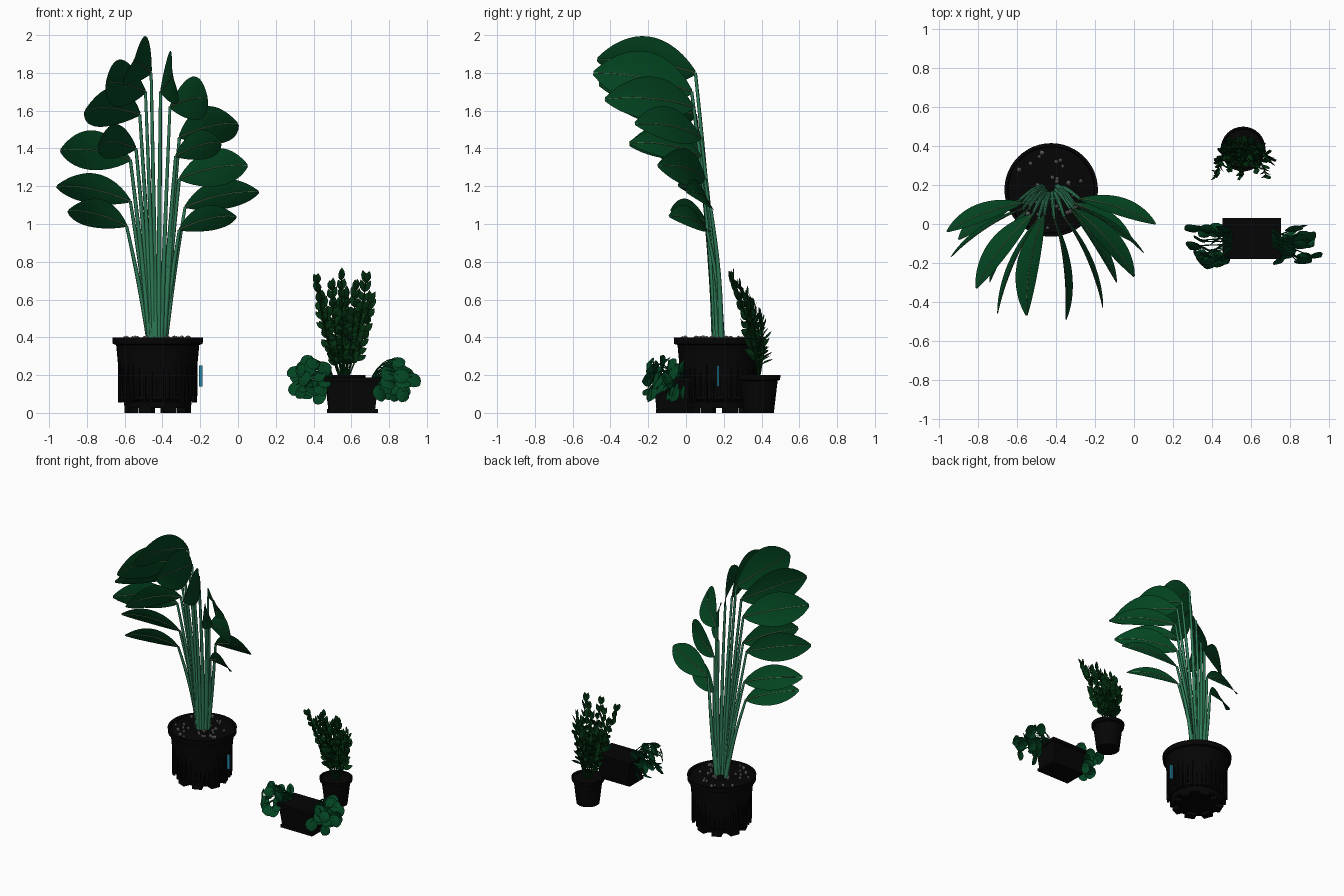
import bpy, bmesh, math, random
from mathutils import Vector, Matrix

random.seed(4)
if "Cube" in bpy.data.objects:
    bpy.data.objects.remove(bpy.data.objects["Cube"])


def material(name, rgb):
    m = bpy.data.materials.new(name)
    m.use_nodes = True
    m.diffuse_color = (*rgb, 1)
    m.node_tree.nodes["Principled BSDF"].inputs["Base Color"].default_value = (*rgb, 1)
    return m


BLACK = material("black plastic", (0.0015, 0.0015, 0.0015))
LEAF = material("leaf green", (0.001, 0.06, 0.015))
STEM = material("stem green", (0.03, 0.21, 0.1))
RIB = material("pale midrib", (0.13, 0.22, 0.11))
DARK = material("dark leaf green", (0.001, 0.028, 0.005))
VINE = material("vine leaf green", (0.001, 0.058, 0.016))
STONE = material("grey stone", (0.25, 0.25, 0.25))
BLUE = material("label blue", (0.02, 0.24, 0.38))


def finish(name, bm, mat, smooth=True):
    bmesh.ops.recalc_face_normals(bm, faces=bm.faces)
    me = bpy.data.meshes.new(name)
    bm.to_mesh(me)
    bm.free()
    ob = bpy.data.objects.new(name, me)
    bpy.context.collection.objects.link(ob)
    me.materials.append(mat)
    if smooth:
        bpy.ops.object.select_all(action='DESELECT')
        ob.select_set(True)
        bpy.context.view_layer.objects.active = ob
        bpy.ops.object.shade_smooth_by_angle(angle=math.radians(40))
    return ob


def lathe(name, profile, centre, mat, seg=48):
    bm = bmesh.new()
    verts = [bm.verts.new((r, 0, z)) for r, z in profile]
    edges = [bm.edges.new(p) for p in zip(verts, verts[1:])]
    bmesh.ops.spin(bm, geom=verts + edges, cent=(0, 0, 0), axis=(0, 0, 1),
                   angle=math.tau, steps=seg)
    bmesh.ops.remove_doubles(bm, verts=bm.verts, dist=1e-4)
    bmesh.ops.translate(bm, verts=bm.verts, vec=(*centre, 0))
    return finish(name, bm, mat)


def box(bm, centre, size, angle=0, taper=1):
    vs = bmesh.ops.create_cube(bm, size=1)["verts"]
    for v in vs:
        k = taper if v.co.z < 0 else 1
        v.co = Vector((v.co.x * size[0] * k, v.co.y * size[1] * k, v.co.z * size[2]))
        v.co = Matrix.Rotation(angle, 3, 'Z') @ v.co + Vector(centre)


def tubes(name, paths, depth, mat):
    cu = bpy.data.curves.new(name, 'CURVE')
    cu.dimensions = '3D'
    cu.bevel_depth, cu.bevel_resolution = depth, 1
    for path in paths:
        sp = cu.splines.new('POLY')
        sp.points.add(len(path) - 1)
        for p, (co, r) in zip(sp.points, path):
            p.co, p.radius = (*co, 1), r
    cu.materials.append(mat)
    ob = bpy.data.objects.new(name, cu)
    bpy.context.collection.objects.link(ob)


def blade(bm, spine, across, normal, width, power, rows=2, fold=0.15):
    """Leaf surface along a spine, cupped across its width."""
    grid, n = [], len(spine) - 1
    for i, p in enumerate(spine):
        w = width / 2 * max(math.sin(math.pi * i / n), 0.03) ** power
        grid.append([bm.verts.new(p + across * w * j / rows
                                  - normal * w * fold * (j / rows) ** 2)
                     for j in range(-rows, rows + 1)])
    for a, b in zip(grid, grid[1:]):
        for j in range(2 * rows):
            bm.faces.new((a[j], a[j + 1], b[j + 1], b[j]))


# Large pot with ribs, feet, soil, stones and label
PX, PY = -0.425, 0.175
lathe("large_pot", [(0, 0.025), (0.175, 0.025), (0.18, 0.06), (0.195, 0.07), (0.205, 0.2),
                    (0.22, 0.36), (0.238, 0.365), (0.24, 0.4), (0.225, 0.4), (0.22, 0.385),
                    (0, 0.39)], (PX, PY), BLACK)
bm = bmesh.new()
for i in range(36):
    a = math.tau * i / 36
    low = 0.055 if i % 3 else 0.09
    box(bm, (PX + 0.203 * math.cos(a), PY + 0.203 * math.sin(a), (0.28 + low) / 2),
        (0.016, 0.014, 0.28 - low), a)
for i in range(8):
    a = math.tau * (i + 0.5) / 8
    box(bm, (PX + 0.15 * math.cos(a), PY + 0.15 * math.sin(a), 0.015), (0.05, 0.07, 0.03), a)
finish("large_pot_ribs_and_feet", bm, BLACK, False)
bm = bmesh.new()
for i in range(32):
    a, r = random.uniform(0, math.tau), 0.2 * math.sqrt(random.random())
    at = Matrix.Translation((PX + r * math.cos(a), PY + r * math.sin(a), 0.396))
    bmesh.ops.create_icosphere(bm, subdivisions=1, radius=random.uniform(0.01, 0.015), matrix=at)
finish("stones", bm, STONE, False)
bm = bmesh.new()
box(bm, (-0.197, 0.17, 0.195), (0.02, 0.012, 0.11))
finish("pot_label", bm, BLUE, False)

# Large plant: side, leaf base, leaf tip, width, lean of the upper edge (degrees)
LEAVES = [
    (-1, (-.46, .05, 1.80), (-.55, -.47, 1.87), .28, 24), (-1, (-.49, .03, 1.70), (-.70, -.46, 1.74), .25, 6),
    (-1, (-.52, .05, 1.58), (-.81, -.33, 1.60), .24, 28), (-1, (-.54, .08, 1.40), (-.74, -.30, 1.42), .19, 15),
    (-1, (-.57, .08, 1.34), (-.94, -.17, 1.39), .21, 6), (-1, (-.57, .11, 1.12), (-.96, -.04, 1.20), .18, 32),
    (-1, (-.59, .12, 0.99), (-.90, -.08, 1.07), .17, 32), (1, (-.41, .03, 1.70), (-.35, -.49, 1.80), .28, 8),
    (1, (-.36, .04, 1.62), (-.16, -.43, 1.66), .23, 6), (1, (-.31, .08, 1.46), (0, -.27, 1.53), .22, 28),
    (1, (-.33, .08, 1.36), (-.09, -.30, 1.43), .16, 20), (1, (-.31, .10, 1.24), (.05, -.15, 1.31), .20, 6),
    (1, (-.28, .13, 1.09), (.11, 0, 1.17), .18, 32), (1, (-.31, .11, 0.97), (-.01, -.09, 1.04), .15, 32)]
bm = bmesh.new()
stems, ribs = [], []
for side, base, tip, width, lean in LEAVES:
    base, tip, lean = Vector(base), Vector(tip), math.radians(lean)
    d = (tip - base).normalized()
    flat = Vector((d.y, -d.x, 0)).normalized() * side
    normal = flat * math.cos(lean) - Vector((0, 0, math.sin(lean)))
    across = d.cross(normal).normalized()
    spine = []
    for i in range(15):
        t = i / 14
        spine.append(base.lerp(tip, t) - flat * 0.2 * t * (1 - t) * (tip - base).length
                     + Vector((0, 0, 0.1 * t * (1 - t))))
    blade(bm, spine, across, normal, width, 0.7, rows=4, fold=0.1)
    foot = Vector((PX + (base.x - PX) * 0.28, 0.19 - (base.z - 1) * 0.05, 0.385))
    path = []
    for i in range(9):
        t = i / 8
        bow = Vector(((base.x - PX) * -0.03, 0.015, 0)) * math.sin(math.pi * t)
        path.append((foot.lerp(base, t) + bow, 1.15 - 0.5 * t))
    stems.append(path)
    ribs.append([(p, 1 - 0.04 * i) for i, p in enumerate(spine)])
finish("large_plant_leaves", bm, LEAF)
tubes("large_plant_stems", stems, 0.013, STEM)
tubes("large_plant_midribs", ribs, 0.004, RIB)

# Small pot
SX, SY = 0.56, 0.385
lathe("small_pot", [(0, 0), (0.08, 0), (0.1, 0.17), (0.113, 0.175), (0.115, 0.2),
                    (0.105, 0.2), (0.1, 0.185), (0, 0.185)], (SX, SY), BLACK, 32)

# Small plant: arching stems with paired leaflets
bm = bmesh.new()
paths = []
for k in range(12):
    u = k / 11 * 2 - 1
    back = (k * 2 % 5) / 4
    top = Vector((SX + 0.14 * u, SY - 0.13 + 0.14 * back, 0.7 - 0.2 * back - 0.02 * u * u))
    foot = Vector((SX + 0.02 * u, SY, 0.18))
    mid = foot.lerp(top, 0.5) + Vector((0.03 * u, 0.035, 0))
    curve = lambda t: foot * (1 - t) ** 2 + mid * 2 * t * (1 - t) + top * t * t
    paths.append([(curve(i / 8), 1 - 0.06 * i) for i in range(9)])
    for i in range(9):
        t = 0.24 + 0.76 * i / 8
        p = curve(t)
        along = (curve(t + 0.02) - p).normalized()
        turn = random.uniform(-1.4, 1.4)
        for s in (-1, 1):
            out = Vector((s * math.cos(turn), s * math.sin(turn), 0))
            d = (out * (1 - 0.75 * t) + along * (0.35 + 0.6 * t)).normalized()
            face = Vector((random.uniform(-0.5, 0.5), -1, random.uniform(0, 0.8)))
            normal = (face - d * d.dot(face)).normalized()
            size = random.uniform(0.055, 0.075)
            spine = [p + d * size * j / 4 + normal * 0.006 * math.sin(j) for j in range(5)]
            blade(bm, spine, d.cross(normal), normal, 0.036, 0.9, 1, 0.3)
finish("small_plant_leaflets", bm, DARK)
tubes("small_plant_stems", paths, 0.005, DARK)

# Trough with rim and tray
TX, TY = 0.605, -0.075
bm = bmesh.new()
box(bm, (TX, TY, 0.09), (0.28, 0.19, 0.15), taper=0.86)
box(bm, (TX, TY, 0.175), (0.3, 0.21, 0.025))
box(bm, (TX, TY, 0.01), (0.27, 0.17, 0.02))
finish("trough", bm, BLACK, False)

# Trailing plants at both ends of the trough
bm = bmesh.new()
paths = []
for s in (-1, 1):
    for k in range(26):
        foot = Vector((TX + s * 0.1, TY + random.uniform(-0.05, 0.05), 0.18))
        a, r = math.tau * k / 13, 0.1 * math.sqrt(random.random())
        end = Vector((TX + s * (0.22 + r * math.cos(a)), TY - 0.025 + random.uniform(-0.1, 0.09),
                      0.19 + r * math.sin(a)))
        mid = (foot + end) / 2 + Vector((0, 0, 0.07))
        paths.append([(foot * (1 - t) ** 2 + mid * 2 * t * (1 - t) + end * t * t, 1)
                      for t in (i / 6 for i in range(7))])
        d = Vector((s * random.uniform(-0.2, 0.7), random.uniform(-0.5, 0.1),
                    random.uniform(-0.8, 0.2))).normalized()
        face = Vector((s * random.uniform(0, 0.7), -0.8, random.uniform(0.1, 0.7)))
        normal = (face - d * d.dot(face)).normalized()
        size = random.uniform(0.07, 0.095)
        spine = [end + d * size * (j / 6 - 0.3) - normal * 0.015 * (j / 6) ** 2 for j in range(7)]
        blade(bm, spine, d.cross(normal), normal, size * 0.95, 0.55, 2, 0.25)
finish("trailing_plant_leaves", bm, VINE)
tubes("trailing_plant_stems", paths, 0.003, VINE)
